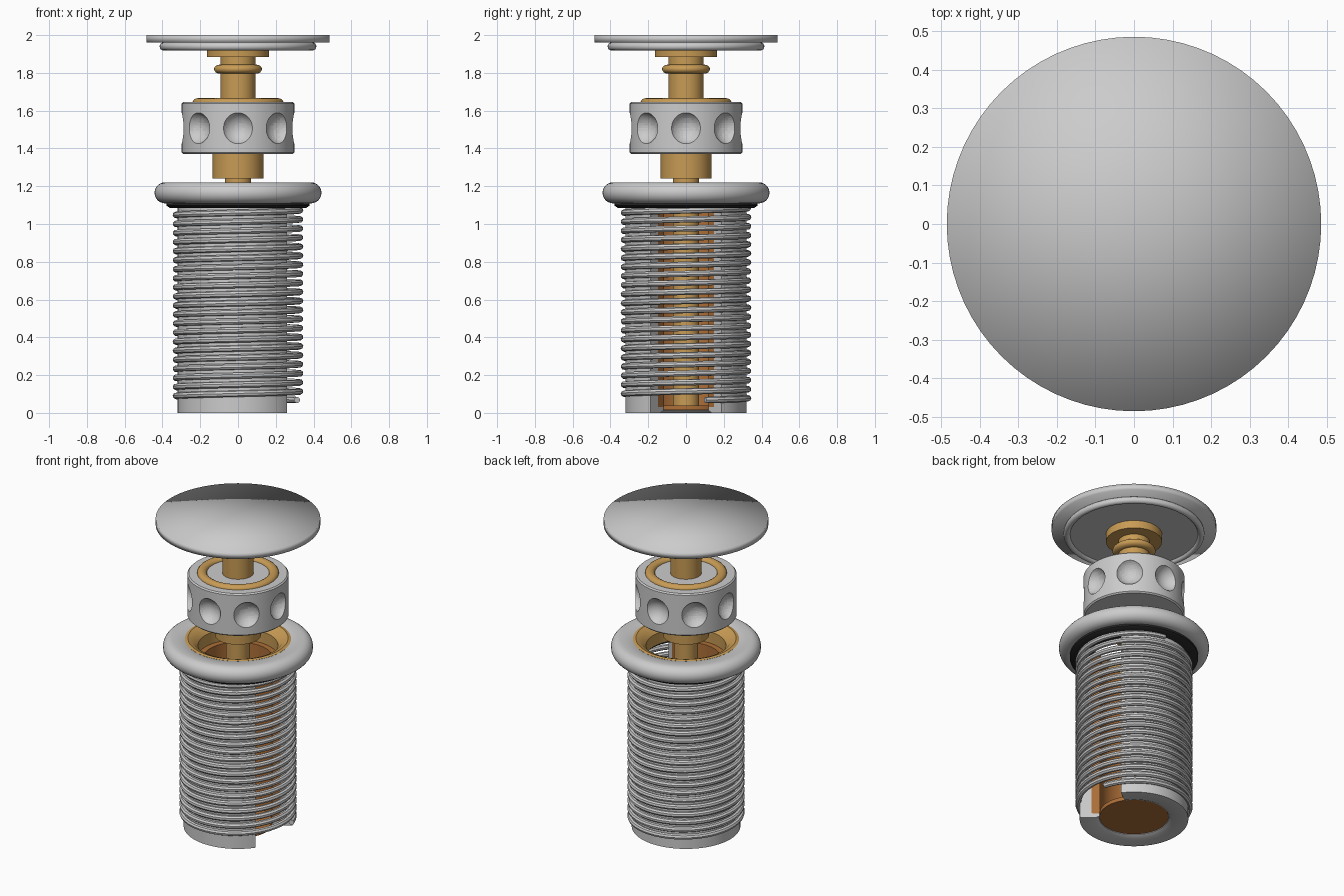
import bpy, bmesh, math
from math import sin, cos, pi, radians

if "Cube" in bpy.data.objects:
    bpy.data.objects.remove(bpy.data.objects["Cube"])


def material(name, rgb):
    m = bpy.data.materials.new(name)
    m.diffuse_color = (*rgb, 1)
    m.use_nodes = True
    m.node_tree.nodes["Principled BSDF"].inputs["Base Color"].default_value = m.diffuse_color
    return m


BRASS = material("brass", (0.58, 0.33, 0.09))
COPPER = material("copper", (0.42, 0.16, 0.04))
RUBBER = material("rubber", (0.02, 0.02, 0.02))


def finish(ob, mat=None, angle=35):
    if mat:
        ob.data.materials.append(mat)
    bpy.ops.object.select_all(action='DESELECT')
    bpy.context.view_layer.objects.active = ob
    ob.select_set(True)
    if angle:
        bpy.ops.object.shade_smooth_by_angle(angle=radians(angle))
    else:
        bpy.ops.object.shade_smooth()
    return ob


def lathe(name, profile, mat=None, gap=0, seg=72, angle=35):
    """Spin a closed (r, z) profile about z; gap = half angle left open at +x."""
    bm = bmesh.new()
    n = seg + 1 if gap else seg
    a0, span = radians(gap), 2 * pi - 2 * radians(gap)
    rows = []
    for i in range(n):
        a = a0 + span * i / seg
        rows.append([bm.verts.new((r * cos(a), r * sin(a), z)) for r, z in profile])
    k = len(profile)
    for i in range(seg):
        p, q = rows[i], rows[(i + 1) % n]
        for j in range(k):
            if profile[j][0] == 0 and profile[(j + 1) % k][0] == 0:
                continue
            bm.faces.new((p[j], q[j], q[(j + 1) % k], p[(j + 1) % k]))
    if gap:
        bm.faces.new(rows[0])
        bm.faces.new(rows[-1])
    bmesh.ops.remove_doubles(bm, verts=bm.verts, dist=1e-5)
    bmesh.ops.recalc_face_normals(bm, faces=bm.faces)
    me = bpy.data.meshes.new(name)
    bm.to_mesh(me)
    bm.free()
    ob = bpy.data.objects.new(name, me)
    bpy.context.collection.objects.link(ob)
    return finish(ob, mat, angle)


def disc(r, z0, z1):
    return [(0, z0), (r, z0), (r, z1), (0, z1)]


def oval(r, z, rr, rz, n=16):
    return [(r + rr * cos(2 * pi * i / n), z + rz * sin(2 * pi * i / n)) for i in range(n)]


# Cap, softly shaded across its rim, with sealing ring below
lathe("cap", disc(0.485, 1.96, 2.0), angle=0)
lathe("cap_underside", disc(0.39, 1.935, 1.965))
lathe("cap_seal", oval(0.395, 1.94, 0.02, 0.021))

# Brass stem: flange, neck, collar bead, lower boss, long rod
lathe("stem_flange", disc(0.165, 1.885, 1.94), BRASS)
lathe("stem_neck", disc(0.092, 1.6, 1.89), BRASS)
lathe("stem_bead", oval(0.095, 1.82, 0.032, 0.024), BRASS)
lathe("stem_boss", disc(0.135, 1.24, 1.38), BRASS)
lathe("stem_rod", disc(0.07, 0.04, 1.25), BRASS)

# Hand knob with eight finger dimples
knob = lathe("knob", [(0, 1.37), (0.29, 1.37), (0.298, 1.378), (0.298, 1.637),
                      (0.29, 1.645), (0, 1.645)], seg=96)
for i in range(8):
    a = i * pi / 4
    bpy.ops.mesh.primitive_uv_sphere_add(segments=32, ring_count=20, radius=0.09,
                                         location=(0.335 * cos(a), 0.335 * sin(a), 1.507))
    cutter = bpy.context.object
    cutter.name = "dimple_cutter"
    cutter.hide_render = True
    mod = knob.modifiers.new("dimple", 'BOOLEAN')
    mod.operation = 'DIFFERENCE'
    mod.solver = 'EXACT'
    mod.object = cutter
    bpy.context.view_layer.objects.active = knob
    bpy.ops.object.modifier_apply(modifier=mod.name)
    bpy.data.objects.remove(cutter)
finish(knob)
lathe("knob_ring", oval(0.212, 1.642, 0.029, 0.024), BRASS)

# Rounded top flange with brass seat and rubber gasket
flange = [(0.385 + 0.057 * cos(t), 1.165 + 0.056 * sin(t))
          for t in [-pi / 2 + pi * i / 12 for i in range(13)]]
lathe("top_flange", [(0.26, 1.109)] + flange + [(0.31, 1.215), (0.26, 1.18)])
lathe("brass_seat", [(0.235, 1.10), (0.30, 1.10), (0.312, 1.216), (0.295, 1.22),
                     (0.26, 1.205), (0.235, 1.175)], BRASS)
lathe("gasket", [(0.25, 1.085), (0.36, 1.085), (0.378, 1.097), (0.378, 1.112),
                 (0.25, 1.112)], RUBBER)

# Slotted tail pipe, its copper lining and the floor plate
lathe("pipe", [(0.25, 0.03), (0.25, 1.1), (0.32, 1.1), (0.32, 0.0), (0.23, 0.0),
               (0.205, 0.012), (0.2, 0.03)], gap=36)
lathe("lining", [(0.2, 0.03), (0.25, 0.03), (0.25, 1.1), (0.2, 1.1)], COPPER, gap=36)
lathe("floor_plate", disc(0.203, 0.015, 0.04), COPPER)

# Thread coil wound around the pipe
turns, steps = 21.2, 44
count = int(turns * steps)
curve = bpy.data.curves.new("thread_coil", 'CURVE')
curve.dimensions = '3D'
curve.bevel_depth = 0.017
curve.bevel_resolution = 2
curve.use_fill_caps = True
path = curve.splines.new('POLY')
path.points.add(count)
for i, p in enumerate(path.points):
    a = radians(18) + 2 * pi * i / steps
    p.co = (0.329 * cos(a), 0.329 * sin(a), 0.068 + 1.015 * i / count, 1)
coil = bpy.data.objects.new("thread_coil", curve)
bpy.context.collection.objects.link(coil)
bpy.ops.object.select_all(action='DESELECT')
bpy.context.view_layer.objects.active = coil
coil.select_set(True)
bpy.ops.object.convert(target='MESH')
finish(bpy.context.object)
